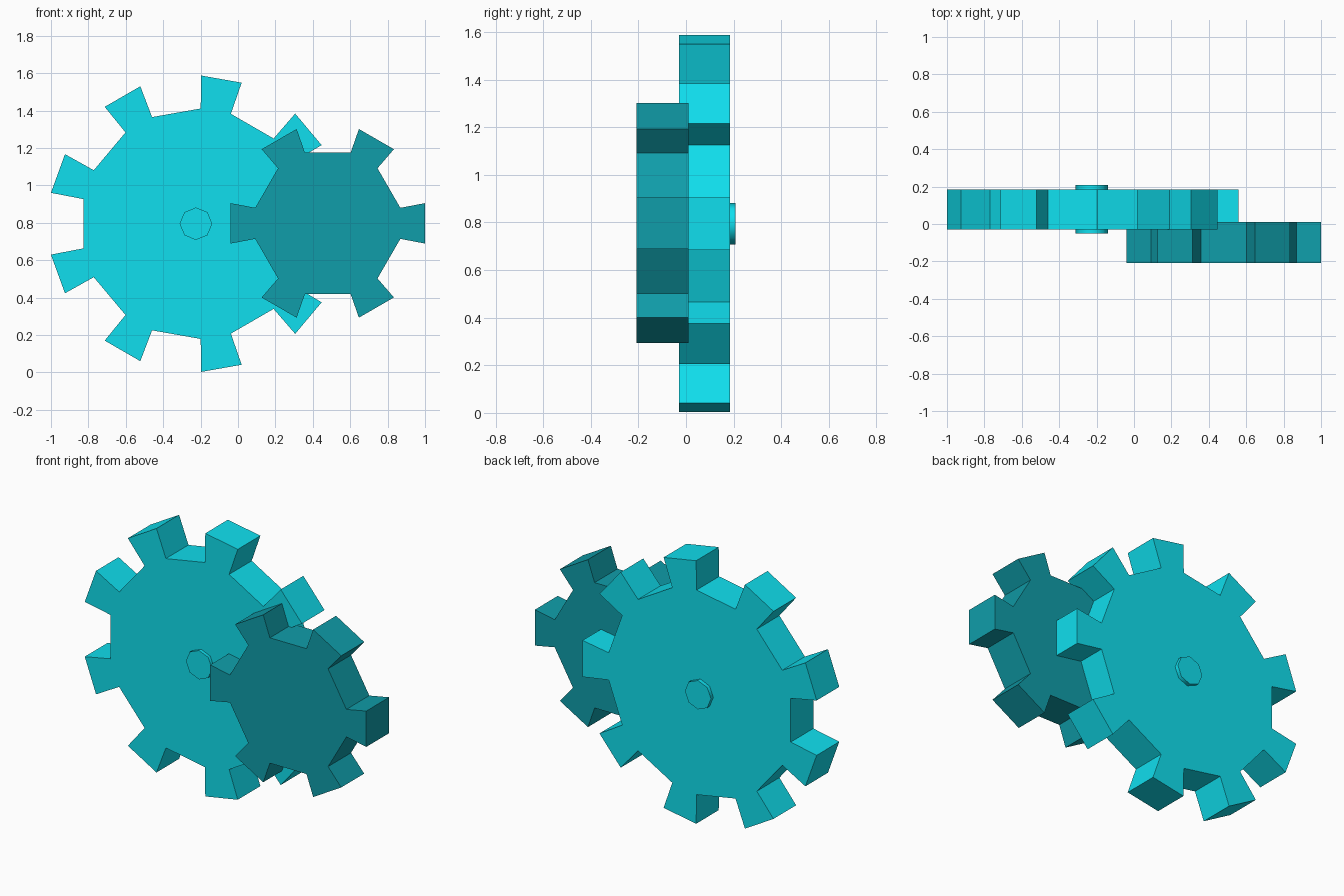
import bpy, bmesh
from math import cos, sin, pi

if "Cube" in bpy.data.objects:
    bpy.data.objects.remove(bpy.data.objects["Cube"])


def material(name, rgb):
    m = bpy.data.materials.new(name)
    m.diffuse_color = (*rgb, 1)
    m.use_nodes = True
    m.node_tree.nodes["Principled BSDF"].inputs["Base Color"].default_value = m.diffuse_color
    return m


def extrude_profile(name, points, y0, y1, mat):
    """Extrude an outline in the XZ plane from y0 to y1."""
    bm = bmesh.new()
    face = bm.faces.new([bm.verts.new((x, y0, z)) for x, z in points])
    result = bmesh.ops.extrude_face_region(bm, geom=[face])
    verts = [g for g in result["geom"] if isinstance(g, bmesh.types.BMVert)]
    bmesh.ops.translate(bm, verts=verts, vec=(0, y1 - y0, 0))
    bmesh.ops.recalc_face_normals(bm, faces=bm.faces)
    mesh = bpy.data.meshes.new(name)
    bm.to_mesh(mesh)
    bm.free()
    mesh.materials.append(mat)
    obj = bpy.data.objects.new(name, mesh)
    bpy.context.collection.objects.link(obj)
    return obj


def gear_outline(cx, cz, teeth, root, tip, root_half, tip_half):
    """Straight-sided gear outline with teeth that flare outwards."""
    pts = []
    for i in range(teeth):
        a = 2 * pi * i / teeth
        for r, t in ((root, -root_half), (tip, -tip_half),
                     (tip, tip_half), (root, root_half)):
            pts.append((cx + r * cos(a) - t * sin(a),
                        cz + r * sin(a) + t * cos(a)))
    return pts


bright = material("bright_cyan", (0.005, 0.74, 0.86))
dark = material("dark_teal", (0.005, 0.34, 0.40))
CX, CZ = -0.225, 0.795

# Large nine-tooth gear
extrude_profile("large_gear", gear_outline(CX, CZ, 9, 0.611, 0.785, 0.082, 0.110),
                -0.03, 0.185, bright)

# Octagonal axle through the large gear
axle = extrude_profile("axle", [(CX + 0.087 * cos(i * pi / 4), CZ + 0.087 * sin(i * pi / 4))
                                for i in range(8)], -0.05, 0.208, bright)
for p in axle.data.polygons:
    p.use_smooth = True
for e in axle.data.edges:
    a, b = (axle.data.vertices[v].co for v in e.vertices)
    e.use_edge_sharp = abs(a.y - b.y) < 0.01

# Small six-tooth gear in front
extrude_profile("small_gear", gear_outline(0.48, 0.797, 6, 0.388, 0.52, 0.083, 0.108),
                -0.208, 0.01, dark)
